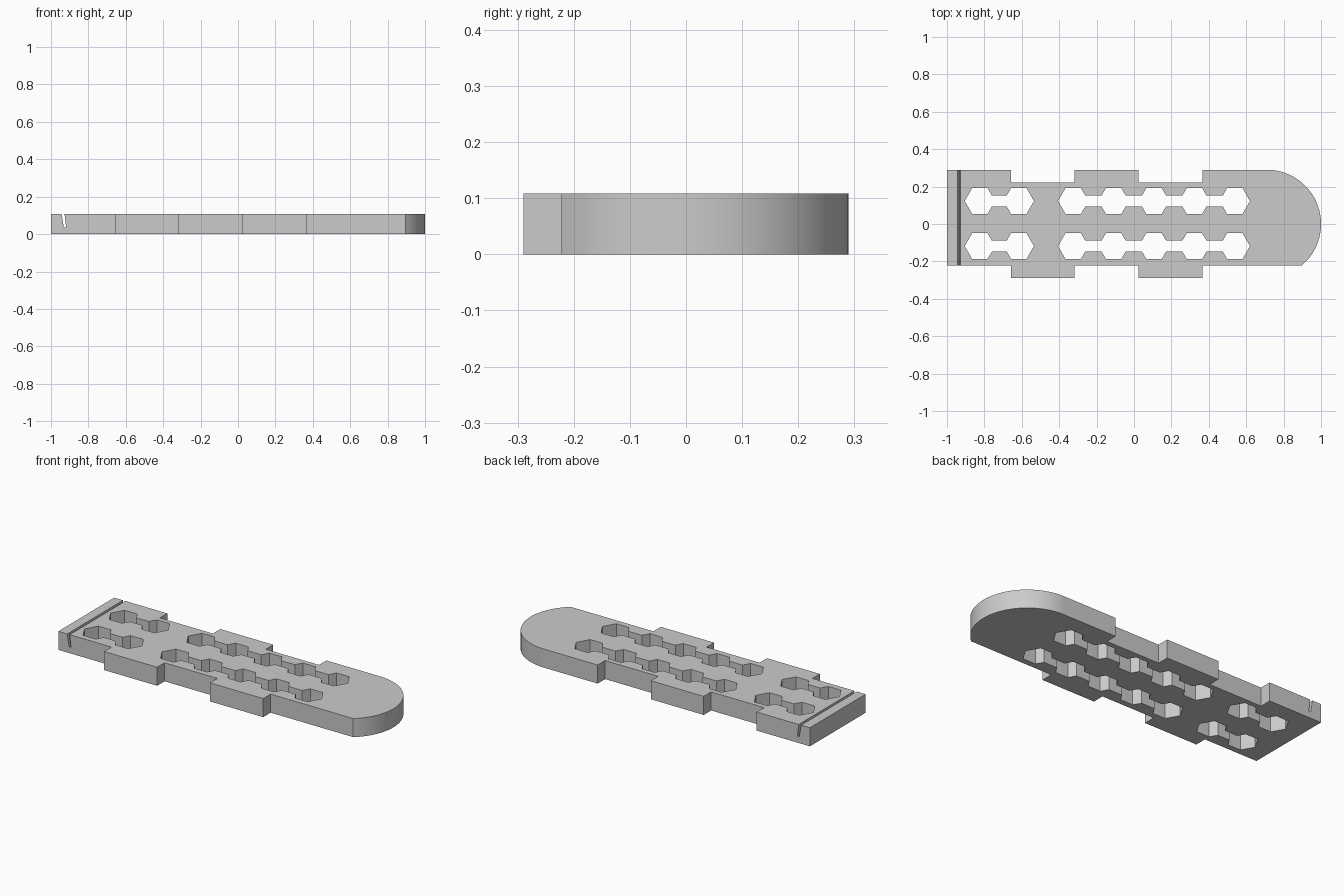
import bpy
import bmesh
from math import cos, sin, pi, asin

cube = bpy.data.objects.get("Cube")
if cube:
    bpy.data.objects.remove(cube, do_unlink=True)

HEIGHT = 0.108
EDGE = 0.29       # half width across the tabs
INSET = 0.222     # half width at the notches
STEPS = [-0.658, -0.317, 0.023, 0.365]

grey = bpy.data.materials.new("plain grey")
grey.use_nodes = True
grey.diffuse_color = (0.6, 0.6, 0.6, 1)
grey.node_tree.nodes["Principled BSDF"].inputs["Base Color"].default_value = (0.6, 0.6, 0.6, 1)


def plate_outline():
    """Interlocking tabs on both long edges and a rounded right end."""
    a, b, c, d = STEPS
    front = [(-1, -INSET), (a, -INSET), (a, -EDGE), (b, -EDGE), (b, -INSET),
             (c, -INSET), (c, -EDGE), (d, -EDGE), (d, -INSET)]
    start = -asin(INSET / EDGE)
    n = 48
    angles = [start + (pi / 2 - start) * i / n for i in range(n + 1)]
    nose = [(1 - EDGE + EDGE * cos(t), EDGE * sin(t)) for t in angles]
    back = [(d, EDGE), (d, INSET), (c, INSET), (c, EDGE), (b, EDGE),
            (b, INSET), (a, INSET), (a, EDGE), (-1, EDGE)]
    return front + nose + back


def hex_chain(first, last, count, y):
    """Row of hexagonal holes joined by narrow slots."""
    r, neck = 0.081, 0.029
    flat = r * sin(pi / 3)
    join = r - neck / flat * r / 2      # where the slot meets the slanted side
    upper = []
    for i in range(count):
        x = first + (last - first) * i / (count - 1)
        upper.append((x - join, neck) if i else (x - r, 0))
        upper += [(x - r / 2, flat), (x + r / 2, flat)]
        upper.append((x + join, neck) if i < count - 1 else (x + r, 0))
    lower = [(x, -h) for x, h in reversed(upper[1:-1])]
    return [(x, y + h) for x, h in upper + lower]


def add_loop(curve, points):
    spline = curve.splines.new('POLY')
    spline.points.add(len(points) - 1)
    for p, (x, y) in zip(spline.points, points):
        p.co = (x, y, 0, 1)
    spline.use_cyclic_u = True


def evaluated_mesh(obj):
    bpy.context.view_layer.update()
    return bpy.data.meshes.new_from_object(
        obj.evaluated_get(bpy.context.evaluated_depsgraph_get()))


# Plate with its two rows of holes
curve = bpy.data.curves.new("plate_profile", 'CURVE')
curve.dimensions = '2D'
curve.fill_mode = 'BOTH'
curve.extrude = HEIGHT / 2
add_loop(curve, plate_outline())
for row in (0.123, -0.118):
    add_loop(curve, hex_chain(-0.824, -0.616, 2, row))
    add_loop(curve, hex_chain(-0.325, 0.539, 5, row))
profile = bpy.data.objects.new("plate_profile", curve)
bpy.context.collection.objects.link(profile)
mesh = evaluated_mesh(profile)
bpy.data.objects.remove(profile, do_unlink=True)
bm = bmesh.new()
bm.from_mesh(mesh)
bmesh.ops.remove_doubles(bm, verts=bm.verts, dist=0.0001)
bmesh.ops.translate(bm, verts=bm.verts, vec=(0, 0, HEIGHT / 2))
bmesh.ops.recalc_face_normals(bm, faces=bm.faces)
bm.to_mesh(mesh)
bm.free()
plate = bpy.data.objects.new("plate", mesh)
bpy.context.collection.objects.link(plate)

# Slanted slit across the square end
bm = bmesh.new()
section = [(-0.931, 0.035), (-0.919, 0.035), (-0.929, 0.12), (-0.945, 0.12)]
face = bm.faces.new([bm.verts.new((x, -0.4, z)) for x, z in section])
side = bmesh.ops.extrude_face_region(bm, geom=[face])["geom"]
bmesh.ops.translate(bm, vec=(0, 0.8, 0),
                    verts=[v for v in side if isinstance(v, bmesh.types.BMVert)])
bmesh.ops.recalc_face_normals(bm, faces=bm.faces)
slit_mesh = bpy.data.meshes.new("slit_cutter")
bm.to_mesh(slit_mesh)
bm.free()
slit = bpy.data.objects.new("slit_cutter", slit_mesh)
slit.hide_render = True
bpy.context.collection.objects.link(slit)
cut = plate.modifiers.new("slit", 'BOOLEAN')
cut.operation = 'DIFFERENCE'
cut.solver = 'EXACT'
cut.object = slit
final = evaluated_mesh(plate)
plate.modifiers.clear()
plate.data = final
bpy.data.objects.remove(slit, do_unlink=True)

# Colour and shading
final.materials.clear()
final.materials.append(grey)
for poly in final.polygons:
    poly.material_index = 0
bpy.ops.object.select_all(action='DESELECT')
plate.select_set(True)
bpy.context.view_layer.objects.active = plate
bpy.ops.object.shade_smooth_by_angle(angle=pi / 6)
